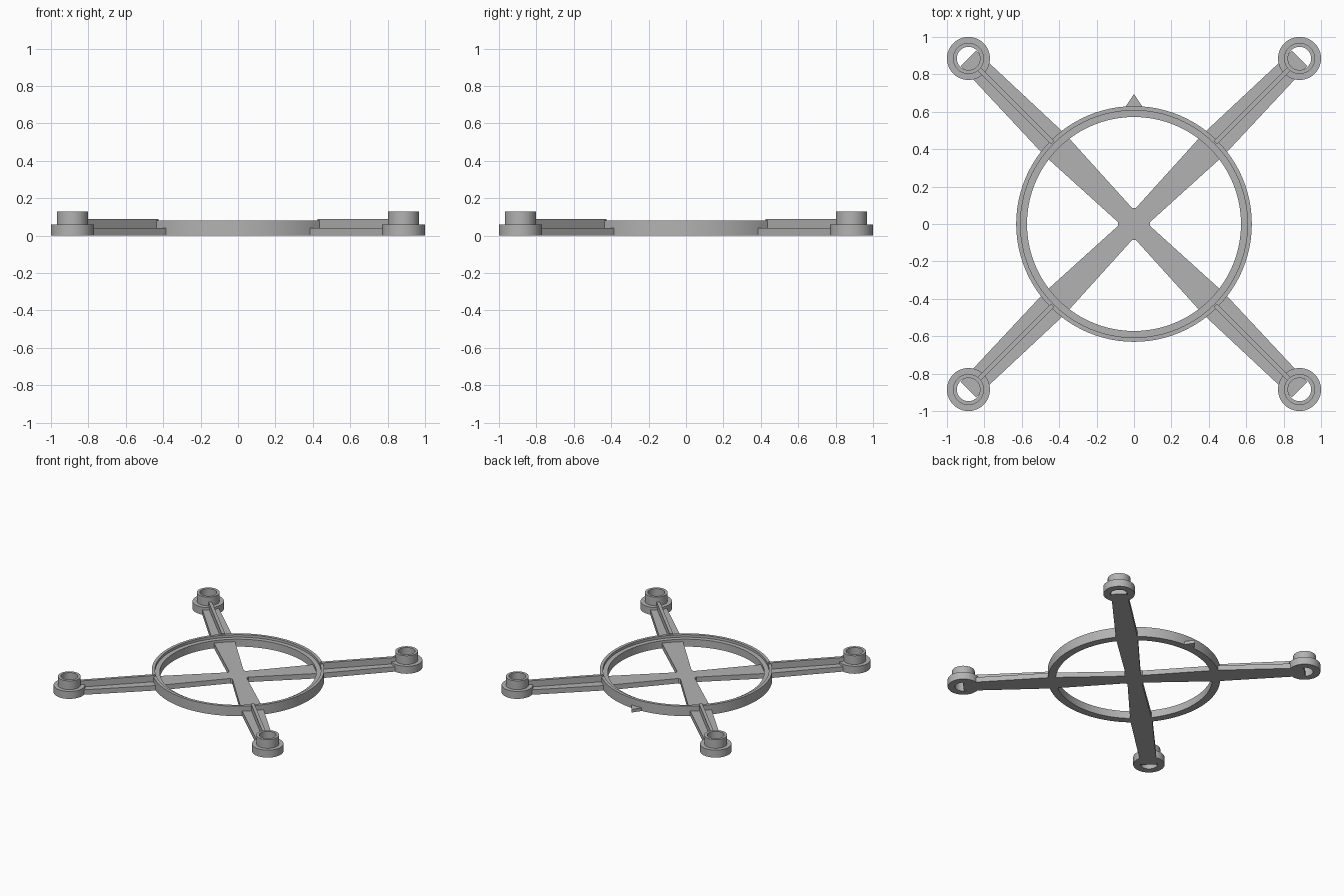
import bpy, bmesh, math
from mathutils import Matrix

cube = bpy.data.objects.get("Cube")
if cube:
    bpy.data.objects.remove(cube, do_unlink=True)

grey = bpy.data.materials.new("matte_grey")
grey.use_nodes = True
COLOUR = (0.45, 0.45, 0.45, 1)
grey.diffuse_color = COLOUR
grey.node_tree.nodes["Principled BSDF"].inputs["Base Color"].default_value = COLOUR


def finish(name, bm, matrix=Matrix(), smooth=False):
    bmesh.ops.recalc_face_normals(bm, faces=bm.faces)
    mesh = bpy.data.meshes.new(name)
    bm.to_mesh(mesh)
    bm.free()
    obj = bpy.data.objects.new(name, mesh)
    obj.matrix_world = matrix
    mesh.materials.append(grey)
    bpy.context.collection.objects.link(obj)
    if smooth:
        bpy.ops.object.select_all(action='DESELECT')
        obj.select_set(True)
        bpy.context.view_layer.objects.active = obj
        bpy.ops.object.shade_smooth_by_angle(angle=math.radians(30))
    return obj


def lathe(name, profile, segments, matrix=Matrix()):
    """Closed ring swept from a (radius, height) outline."""
    bm = bmesh.new()
    rings = []
    for i in range(segments):
        a = math.tau * i / segments
        rings.append([bm.verts.new((r * math.cos(a), r * math.sin(a), z)) for r, z in profile])
    n = len(profile)
    for i in range(segments):
        p, q = rings[i], rings[(i + 1) % segments]
        for j in range(n):
            k = (j + 1) % n
            bm.faces.new((p[j], q[j], q[k], p[k]))
    return finish(name, bm, matrix, smooth=True)


def plate(name, outline, z0, z1, matrix=Matrix()):
    """Flat outline extruded from z0 to z1."""
    bm = bmesh.new()
    face = bm.faces.new([bm.verts.new((x, y, z0)) for x, y in outline])
    out = bmesh.ops.extrude_face_region(bm, geom=[face])
    for v in out["geom"]:
        if isinstance(v, bmesh.types.BMVert):
            v.co.z = z1
    return finish(name, bm, matrix)


ARM_TOP = 0.04
TIP = 0.885 * math.sqrt(2)

# Central ring with a raised outer lip and an inner ledge
lathe("guard_ring", [(0.572, 0), (0.63, 0), (0.63, 0.08), (0.607, 0.08),
                     (0.607, 0.06), (0.572, 0.06)], 96)

# Pointer at the back of the ring
plate("direction_pointer", [(-0.047, 0.625), (0.047, 0.625), (0, 0.695)], 0, 0.025)

# Hub where the arms cross
h, f = 0.085, 0.014
plate("hub", [(h, -f), (h, f), (f, h), (-f, h), (-h, f), (-h, -f), (-f, -h), (f, -h)], 0, ARM_TOP)

# Four arms, each with a stiffening rib and a stepped collar
for side_y, label_y in ((-1, "front"), (1, "back")):
    for side_x, label_x in ((1, "left"), (-1, "right")):
        tag = f"{label_y}_{label_x}"
        turn = Matrix.Rotation(math.atan2(side_y, side_x), 4, 'Z')
        plate(f"{tag}_arm", [(0, -0.05), (0.6, -0.08), (TIP, -0.058),
                             (TIP, 0.058), (0.6, 0.08), (0, 0.05)], 0, ARM_TOP, turn)
        plate(f"{tag}_rib", [(0.615, -0.012), (TIP - 0.075, -0.012),
                             (TIP - 0.075, 0.012), (0.615, 0.012)], ARM_TOP, 0.09, turn)
        lathe(f"{tag}_collar", [(0.062, 0), (0.115, 0), (0.115, 0.06), (0.083, 0.06),
                                (0.083, 0.13), (0.062, 0.13)], 48,
              turn @ Matrix.Translation((TIP, 0, 0)))
